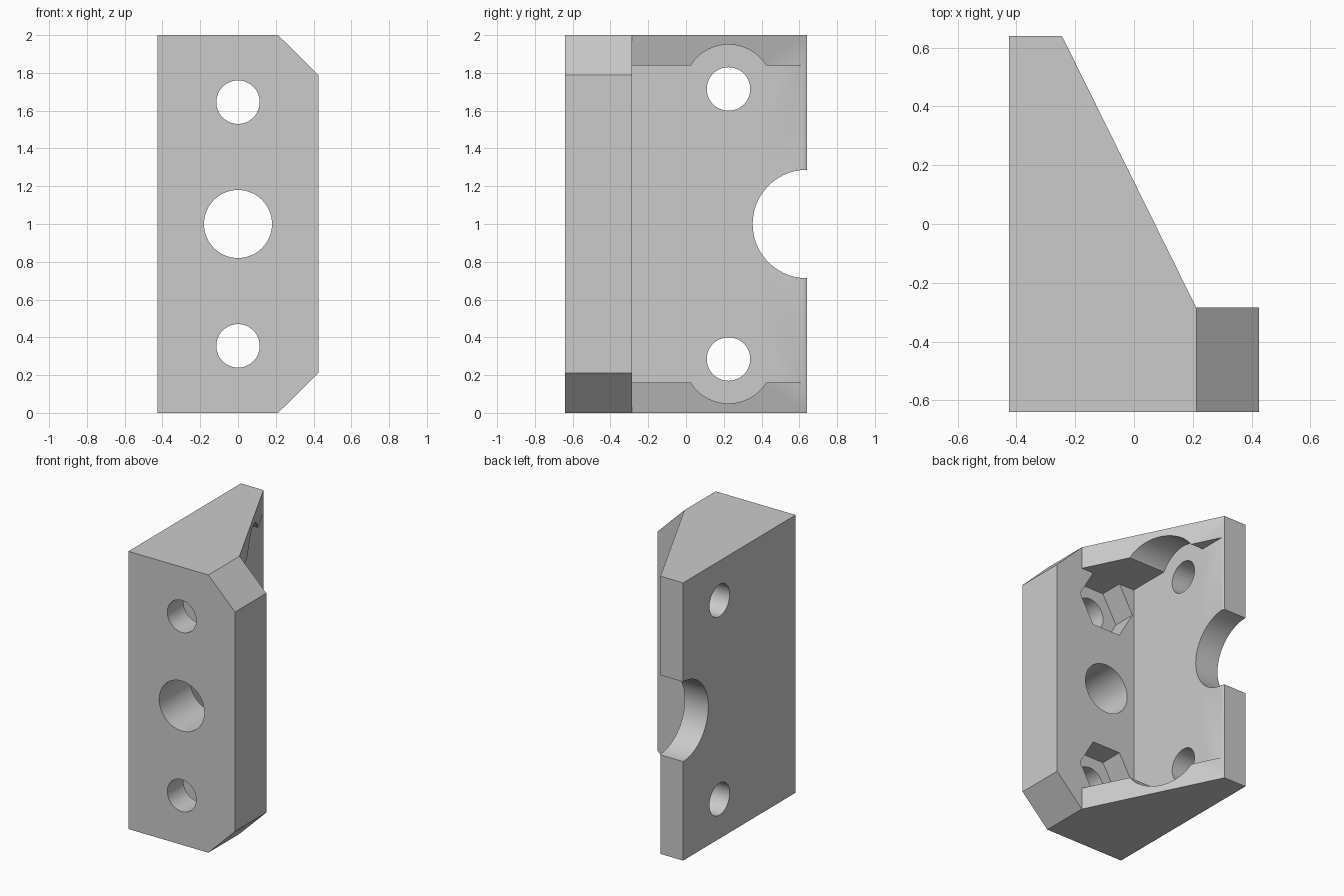
import bpy, bmesh, math
from mathutils import Matrix

cube = bpy.data.objects.get("Cube")
if cube:
    bpy.data.objects.remove(cube, do_unlink=True)

grey = bpy.data.materials.new("light grey")
grey.use_nodes = True
COLOUR = (0.6, 0.6, 0.6, 1)
grey.diffuse_color = COLOUR
grey.node_tree.nodes["Principled BSDF"].inputs["Base Color"].default_value = COLOUR

# Each mapping takes a 2D profile and a depth to x, y, z
ALONG = {
    "x": lambda a, b, d: (d, a, b),
    "y": lambda a, b, d: (a, d, b),
    "z": lambda a, b, d: (a, b, d),
}


def prism(name, profile, axis, start, end):
    """Extrude a closed 2D profile along an axis."""
    bm = bmesh.new()
    place = ALONG[axis]
    low = [bm.verts.new(place(a, b, start)) for a, b in profile]
    high = [bm.verts.new(place(a, b, end)) for a, b in profile]
    bm.faces.new(low)
    bm.faces.new(high)
    n = len(profile)
    for i in range(n):
        j = (i + 1) % n
        bm.faces.new((low[i], low[j], high[j], high[i]))
    bmesh.ops.recalc_face_normals(bm, faces=bm.faces)
    mesh = bpy.data.meshes.new(name)
    bm.to_mesh(mesh)
    bm.free()
    mesh.materials.append(grey)
    obj = bpy.data.objects.new(name, mesh)
    bpy.context.collection.objects.link(obj)
    return obj


def ring(a, b, radius, sides=64):
    return [(a + radius * math.cos(math.tau * i / sides),
             b + radius * math.sin(math.tau * i / sides)) for i in range(sides)]


def rect(a0, b0, a1, b1):
    return [(a0, b0), (a1, b0), (a1, b1), (a0, b1)]


# Solid body: thick front plate, side plate and sloping gussets
BACK, FLOOR, EDGE = -0.285, -0.237, 0.212
body = prism("bracket_body", [(-0.425, -0.64), (0.425, -0.64), (0.425, BACK),
                              (EDGE, BACK), (-0.245, 0.64), (-0.425, 0.64)],
             "z", 0, 2)

# Pocket between the gussets, and the half-round notch in the side plate
cutters = [
    prism("pocket_cutter", rect(FLOOR, BACK, 1, 1), "z", 0.16, 1.84),
    prism("notch_cutter", ring(0.64, 1, 0.287, 96), "x", -1, 1),
    prism("centre_hole_cutter", ring(0, 1, 0.18), "y", -1, 0),
]

# Features mirrored about mid height
for side, s in (("upper", 1), ("lower", -1)):
    def z(offset):
        return 1 + s * offset
    cutters += [
        prism(side + "_corner_cutter",
              [(EDGE, z(1)), (EDGE, z(1.2)), (0.6, z(1.2)), (0.6, z(0.617)),
               (0.425, z(0.79))], "y", -1, 1),
        prism(side + "_clearance_cutter", ring(0.225, z(0.715), 0.235), "x", FLOOR, 1),
        prism(side + "_side_hole_cutter", ring(0.225, z(0.715), 0.115), "x", -1, 0),
        prism(side + "_front_hole_cutter", ring(0, z(0.645), 0.115), "y", -1, 0),
        prism(side + "_nut_cutter", ring(0, z(0.645), 0.226, 6), "y", BACK - 0.17, BACK + 0.01),
    ]

# Cut the body, then drop the cutters
bpy.context.view_layer.objects.active = body
for cutter in cutters:
    cutter.hide_render = True
    mod = body.modifiers.new(cutter.name, "BOOLEAN")
    mod.operation = "DIFFERENCE"
    mod.solver = "EXACT"
    mod.object = cutter
    bpy.ops.object.modifier_apply(modifier=mod.name)
    bpy.data.objects.remove(cutter, do_unlink=True)

bpy.ops.object.select_all(action="DESELECT")
body.select_set(True)
bpy.ops.object.shade_smooth_by_angle(angle=math.radians(30))
